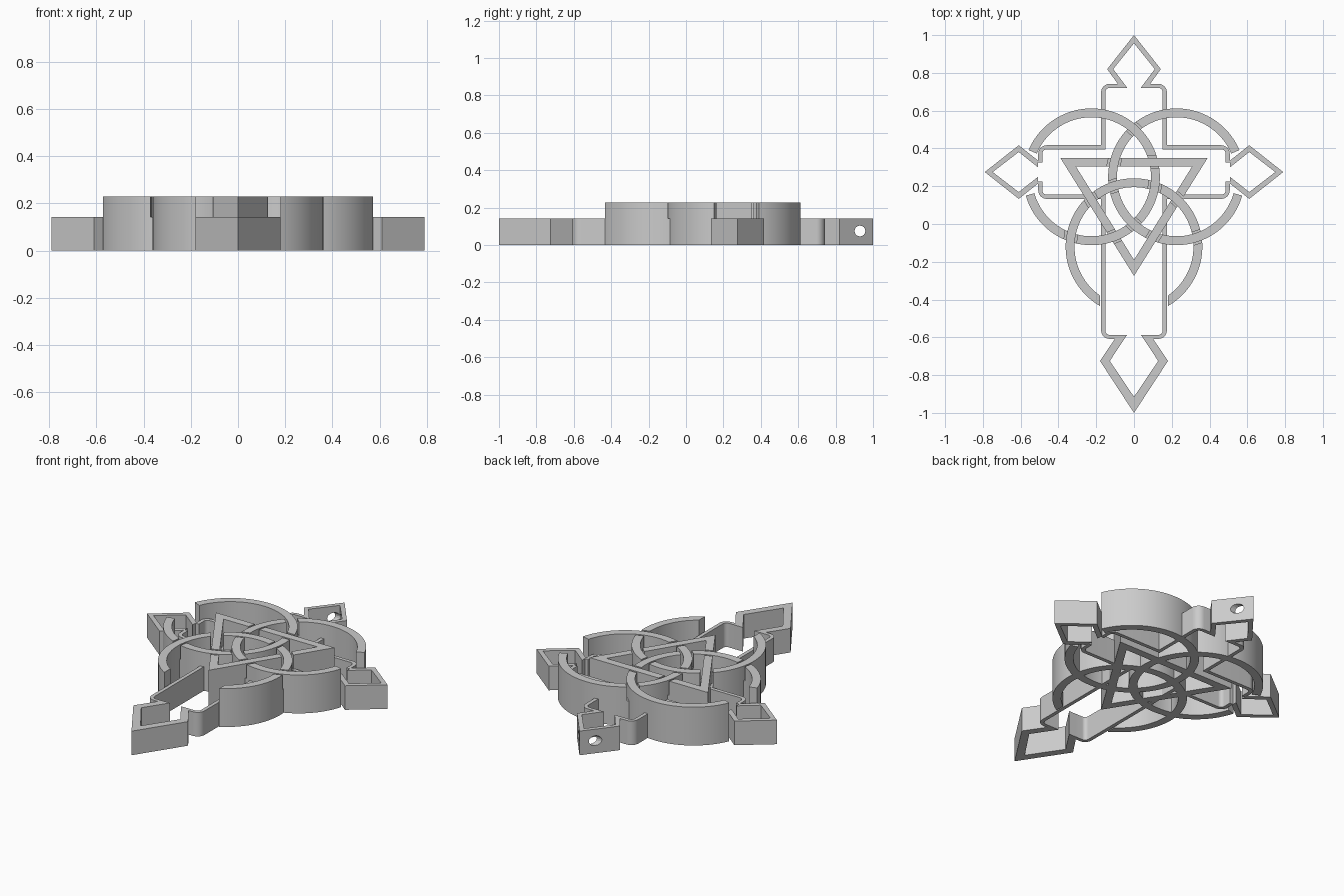
import bpy, bmesh, math
from mathutils import Vector as V

if "Cube" in bpy.data.objects:
    bpy.data.objects.remove(bpy.data.objects["Cube"])

LOW, HIGH = 0.143, 0.228          # heights of the cross and of the knot
R_OUT, R_IN, R_MID = 0.362, 0.315, 0.3385

metal = bpy.data.materials.new("grey metal")
metal.diffuse_color = (0.6, 0.6, 0.6, 1)
metal.use_nodes = True
metal.node_tree.nodes["Principled BSDF"].inputs["Base Color"].default_value = metal.diffuse_color


def make(name, bm):
    bmesh.ops.recalc_face_normals(bm, faces=bm.faces)
    me = bpy.data.meshes.new(name)
    bm.to_mesh(me)
    bm.free()
    me.materials.append(metal)
    ob = bpy.data.objects.new(name, me)
    bpy.context.collection.objects.link(ob)
    return ob


def add_strip(bm, outer, inner, top, closed=False):
    """Upright wall between two matching outlines."""
    rings = [[bm.verts.new((p[0], p[1], z)) for p, z in
              ((o, 0), (o, top), (i, top), (i, 0))] for o, i in zip(outer, inner)]
    n = len(rings)
    for k in range(n if closed else n - 1):
        a, b = rings[k], rings[(k + 1) % n]
        for j in range(4):
            bm.faces.new((a[j], a[(j + 1) % 4], b[(j + 1) % 4], b[j]))
    if not closed:
        bm.faces.new(rings[0])
        bm.faces.new(rings[-1])


def wall(name, outer, inner, top, closed=False, mirror=False):
    bm = bmesh.new()
    add_strip(bm, outer, inner, top, closed)
    if mirror:
        add_strip(bm, [(-p[0], p[1]) for p in outer],
                  [(-p[0], p[1]) for p in inner], top, closed)
    return make(name, bm)


def cut(ob, cutter):
    mod = ob.modifiers.new("cut", 'BOOLEAN')
    mod.operation, mod.object, mod.solver = 'DIFFERENCE', cutter, 'EXACT'
    dg = bpy.context.evaluated_depsgraph_get()
    me = bpy.data.meshes.new_from_object(ob.evaluated_get(dg))
    ob.modifiers.clear()
    ob.data = me
    bpy.data.objects.remove(cutter)


def smooth(ob):
    bpy.ops.object.select_all(action='DESELECT')
    ob.select_set(True)
    bpy.context.view_layer.objects.active = ob
    bpy.ops.object.shade_smooth_by_angle(angle=math.radians(30))


def arc(c, r, a0, a1, n=72):
    return [(c.x + r * math.cos(math.radians(a0 + (a1 - a0) * k / n)),
             c.y + r * math.sin(math.radians(a0 + (a1 - a0) * k / n))) for k in range(n + 1)]


def rounded(points, radii):
    """Polyline with circular corners."""
    pts = [V(p) for p in points]
    out = [pts[0]]
    for a, p, b, r in zip(pts, pts[1:], pts[2:], radii):
        u, w = (a - p).normalized(), (b - p).normalized()
        if r == 0:
            out.append(p)
            continue
        for k in range(9):
            t = math.pi / 2 * k / 8
            out.append(p + (u + w) * r - w * r * math.cos(t) - u * r * math.sin(t))
    return out + [pts[-1]]


# Interlaced rings, each open where it meets a cross tip
L, R, B = V((-0.225, 0.25)), V((0.225, 0.25)), V((0, -0.12))
ring_l = wall("left_ring", arc(L, R_OUT, 196, 517), arc(L, R_IN, 196, 517), HIGH)
ring_r = wall("right_ring", arc(R, R_OUT, -16, -337), arc(R, R_IN, -16, -337), HIGH)
a_o = math.degrees(math.asin(0.18 / R_OUT))
a_i = math.degrees(math.asin(0.18 / R_IN))
ring_b = wall("lower_ring", arc(B, R_OUT, -90 + a_o, 270 - a_o),
              arc(B, R_IN, -90 + a_i, 270 - a_i), HIGH)

# Triangle woven through the rings
triangle = wall("triangle", [(-0.39, 0.35), (0.39, 0.35), (0, -0.275)],
                [(-0.308, 0.305), (0.308, 0.305), (0, -0.19)], HIGH, closed=True)

# Crossings: strand that dips, point, direction of the strand above
dips = []
mid = V((0, 0.127))
for (ca, oa), (cb, ob_) in (((L, ring_l), (R, ring_r)), ((R, ring_r), (B, ring_b)),
                            ((B, ring_b), (L, ring_l))):
    d = cb - ca
    side = V((-d.y, d.x)).normalized() * math.sqrt(R_MID ** 2 - d.length_squared / 4)
    pts = sorted([ca + d / 2 + side, ca + d / 2 - side], key=lambda p: (p - mid).length)
    for p, c, under in ((pts[1], ca, ob_), (pts[0], cb, oa)):
        dips.append((under, p, V((-(p - c).y, (p - c).x))))

corners = [V((-0.35, 0.328)), V((0.35, 0.328)), V((0, -0.235))]
sides = ((corners[0], corners[1], ring_r), (corners[2], corners[0], ring_l),
         (corners[1], corners[2], ring_b))
for p0, p1, over in sides:
    d = p1 - p0
    for c, ob in ((L, ring_l), (R, ring_r), (B, ring_b)):
        f = p0 - c
        qa, qb, qc = d.dot(d), 2 * f.dot(d), f.dot(f) - R_MID ** 2
        disc = qb * qb - 4 * qa * qc
        if disc < 0:
            continue
        for s in (-1, 1):
            t = (-qb + s * math.sqrt(disc)) / (2 * qa)
            if 0.02 < t < 0.98:
                p = p0 + d * t
                if ob is over:
                    dips.append((triangle, p, V((-(p - c).y, (p - c).x))))
                else:
                    dips.append((ob, p, d))

# Lower the strand that passes underneath
for strand in (ring_l, ring_r, ring_b, triangle):
    bm = bmesh.new()
    for under, p, d in dips:
        if under is strand:
            u = d.normalized() * 0.08
            w = V((-u.y, u.x)).normalized() * 0.034
            base = [p + u + w, p - u + w, p - u - w, p + u - w]
            f = bm.faces.new([bm.verts.new((q.x, q.y, LOW)) for q in base])
            ext = bmesh.ops.extrude_face_region(bm, geom=[f])["geom"]
            bmesh.ops.translate(bm, vec=(0, 0, 0.2),
                                verts=[e for e in ext if isinstance(e, bmesh.types.BMVert)])
    cut(strand, make("cutter", bm))
    smooth(strand)

# Cross outline with rounded arm ends
up_o = rounded([(-0.07, 0.742), (-0.174, 0.742), (-0.174, 0.417), (-0.507, 0.417),
                (-0.507, 0.325)], (0.045, 0, 0.045))
up_i = rounded([(-0.07, 0.72), (-0.152, 0.72), (-0.152, 0.395), (-0.485, 0.395),
                (-0.485, 0.325)], (0.023, 0, 0.023))
lo_o = rounded([(-0.507, 0.225), (-0.507, 0.133), (-0.174, 0.133), (-0.174, -0.608),
                (-0.08, -0.608)], (0.045, 0, 0.045))
lo_i = rounded([(-0.485, 0.225), (-0.485, 0.155), (-0.152, 0.155), (-0.152, -0.587),
                (-0.08, -0.587)], (0.023, 0, 0.023))
smooth(wall("upper_cross_outline", up_o, up_i, LOW, mirror=True))
smooth(wall("lower_cross_outline", lo_o, lo_i, LOW, mirror=True))

# Diamond tips
wall("side_diamonds",
     [(-0.507, 0.335), (-0.61, 0.417), (-0.79, 0.275), (-0.61, 0.133), (-0.507, 0.215)],
     [(-0.507, 0.299), (-0.61, 0.381), (-0.748, 0.275), (-0.61, 0.169), (-0.507, 0.251)],
     LOW, mirror=True)
wall("bottom_diamond",
     [(-0.087, -0.587), (-0.18, -0.725), (0, -1), (0.18, -0.725), (0.087, -0.587)],
     [(-0.037, -0.587), (-0.128, -0.725), (0, -0.915), (0.128, -0.725), (0.037, -0.587)], LOW)
top = wall("top_diamond",
           [(-0.07, 0.72), (-0.142, 0.82), (0, 1), (0.142, 0.82), (0.07, 0.72)],
           [(-0.035, 0.72), (-0.11, 0.82), (0, 0.957), (0.11, 0.82), (0.035, 0.72)], LOW)

# Hanging hole through the top tip
bm = bmesh.new()
bmesh.ops.create_cone(bm, cap_ends=True, segments=16, radius1=0.029, radius2=0.029, depth=0.6)
hole = make("hole_cutter", bm)
hole.rotation_euler = (0, math.pi / 2, 0)
hole.location = (0, 0.93, 0.075)
bpy.context.view_layer.update()
cut(top, hole)
